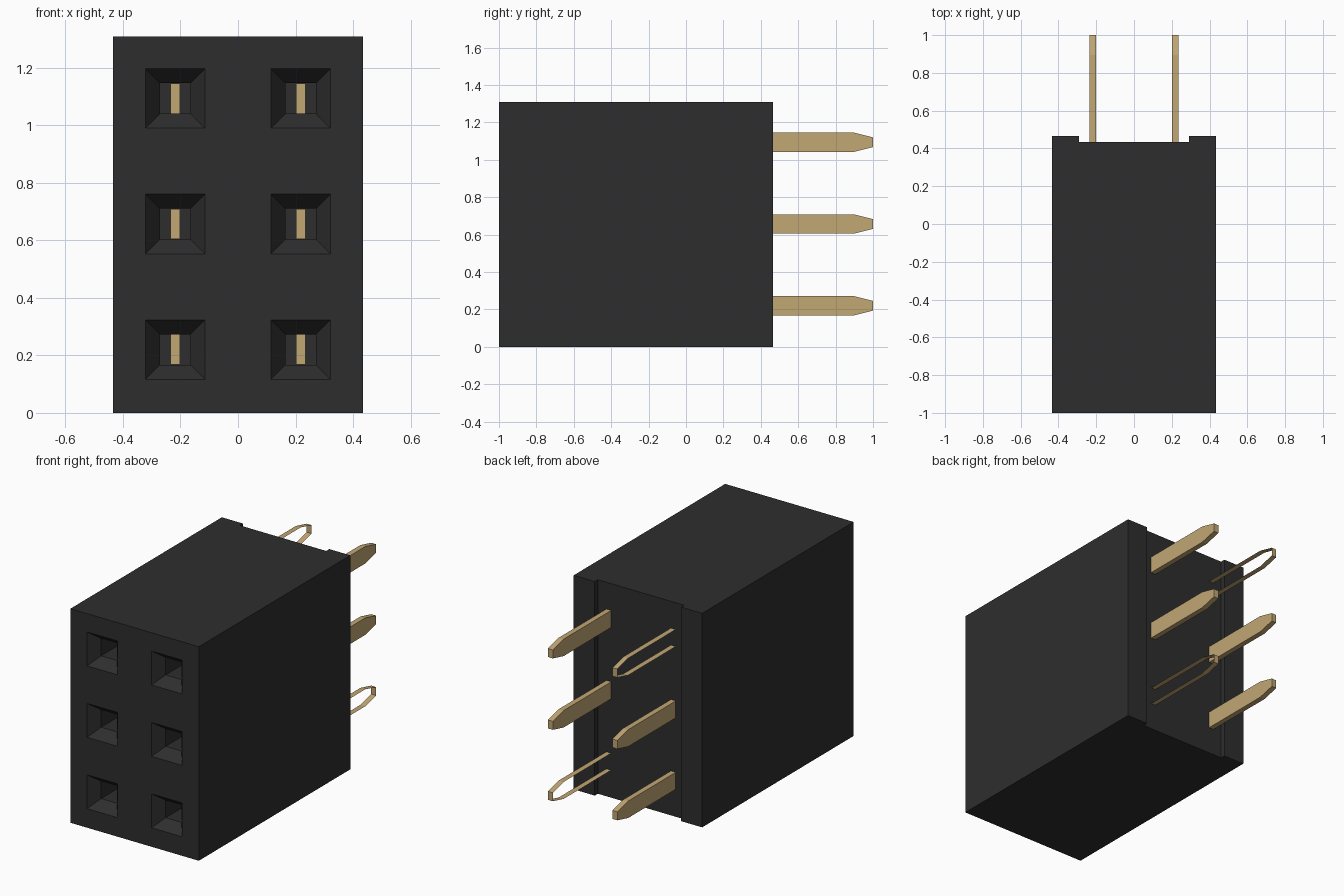
import bpy, bmesh

if "Cube" in bpy.data.objects:
    bpy.data.objects.remove(bpy.data.objects["Cube"])

def material(name, rgb):
    m = bpy.data.materials.new(name)
    m.diffuse_color = (*rgb, 1)
    m.use_nodes = True
    m.node_tree.nodes["Principled BSDF"].inputs["Base Color"].default_value = m.diffuse_color
    return m

BLACK = material("black plastic", (0.027, 0.027, 0.027))
GOLD = material("pale gold", (0.54, 0.385, 0.175))

W, H = 0.435, 1.31                     # half width and height of the housing
FRONT, BACK, RAIL = -1.0, 0.435, 0.465
COLS = (-0.2185, 0.2185)
ROWS = (0.22, 0.657, 1.094)
MOUTH, BORE = 0.1035, 0.0535           # half sizes of the socket openings

def finish(bm, name, mat):
    me = bpy.data.meshes.new(name)
    bm.to_mesh(me)
    bm.free()
    me.materials.append(mat)
    ob = bpy.data.objects.new(name, me)
    bpy.context.collection.objects.link(ob)
    return ob

# Housing: gridded front face, extruded back, with sockets sunk into it
bm = bmesh.new()
xs = [-W] + [c + s * MOUTH for c in COLS for s in (-1, 1)] + [W]
zs = [0] + [c + s * MOUTH for c in ROWS for s in (-1, 1)] + [H]
grid = [[bm.verts.new((x, FRONT, z)) for x in xs] for z in zs]
mouths, cells = [], []
for j in range(len(zs) - 1):
    for i in range(len(xs) - 1):
        f = bm.faces.new((grid[j][i], grid[j][i + 1], grid[j + 1][i + 1], grid[j + 1][i]))
        cells.append(f)
        if i % 2 and j % 2:
            mouths.append(f)
back = bmesh.ops.extrude_face_region(bm, geom=cells, use_keep_orig=True)["geom"]
for v in back:
    if isinstance(v, bmesh.types.BMVert):
        v.co.y = BACK
bmesh.ops.recalc_face_normals(bm, faces=bm.faces)

def sink(faces, y, scale):
    """Extrude each face inward to depth y, scaled about its own centre."""
    out = bmesh.ops.extrude_discrete_faces(bm, faces=faces)["faces"]
    for f in out:
        c = f.calc_center_median()
        for v in f.verts:
            v.co = c + (v.co - c) * scale
            v.co.y = y
    return out

floors = sink(mouths, FRONT + 0.065, BORE / MOUTH)   # funnel
sink(floors, 0.2, 1.0)                               # straight bore
finish(bm, "housing", BLACK)

# Raised rails on both sides of the back
for side, name in ((-1, "left_rail"), (1, "right_rail")):
    bm = bmesh.new()
    bmesh.ops.create_cube(bm, size=1)
    for v in bm.verts:
        v.co.x = side * ((W + 0.2925) / 2 + v.co.x * (W - 0.2925))
        v.co.y = (BACK + RAIL) / 2 + v.co.y * (RAIL - BACK)
        v.co.z = H / 2 + v.co.z * H
    bmesh.ops.recalc_face_normals(bm, faces=bm.faces)
    finish(bm, name, BLACK)

# Flat contact pins with tapered tails; two of them are open-sided bands
def pin(x, z, open_sides):
    profile = [(-0.65, -0.052), (0.895, -0.052), (1.0, -0.026),
               (1.0, 0.026), (0.895, 0.052), (-0.65, 0.052)]
    bm = bmesh.new()
    a, b = [[bm.verts.new((x + s * 0.0165, y, z + h)) for y, h in profile] for s in (-1, 1)]
    n = len(profile)
    for i in range(n):
        k = (i + 1) % n
        bm.faces.new((a[i], a[k], b[k], b[i]))
    if not open_sides:
        bm.faces.new(a)
        bm.faces.new(b)
    bmesh.ops.recalc_face_normals(bm, faces=bm.faces)
    finish(bm, "contact_pin", GOLD)

for i, x in enumerate(COLS):
    for j, z in enumerate(ROWS):
        pin(x, z, (i, j) in ((1, 0), (0, 2)))
